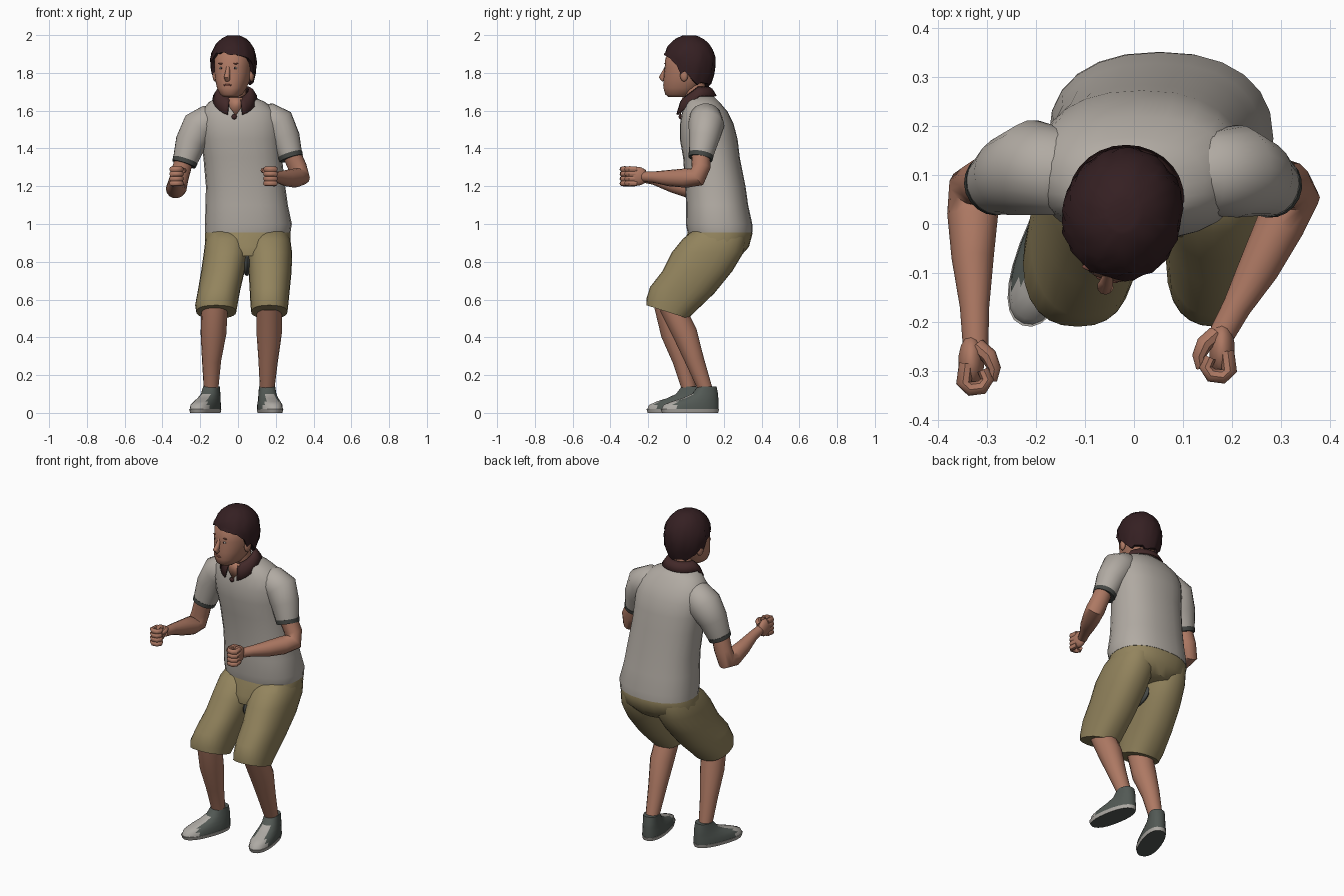
import bpy, bmesh, random
from math import sin, cos, pi, sqrt, radians
from mathutils import Vector, Matrix, Quaternion

random.seed(4)
cube = bpy.data.objects.get("Cube")
if cube:
    bpy.data.objects.remove(cube)


def material(name, *rgb):
    m = bpy.data.materials.new(name)
    m.use_nodes = True
    m.diffuse_color = (*rgb, 1)
    bsdf = next(n for n in m.node_tree.nodes if n.type == 'BSDF_PRINCIPLED')
    bsdf.inputs["Base Color"].default_value = (*rgb, 1)
    bsdf.inputs["Roughness"].default_value = 0.9
    return m


SKIN = material("skin", .42, .19, .125)
SHIRT = material("shirt_grey", .44, .405, .365)
SHORTS = material("shorts_khaki", .29, .23, .11)
HAIR = material("hair_brown", .035, .014, .016)
COLLAR = material("collar_brown", .055, .022, .022)
BAND = material("cuff_dark_grey", .06, .065, .06)
SHOE = material("shoe_green_grey", .085, .1, .09)
PALE = material("shoe_pale_grey", .42, .4, .37)
LIP = material("lip_brown", .2, .07, .05)

IDENT = Matrix.Identity(4)
made = []


def finish(name, bm, mats, M=IDENT, rule=None):
    bmesh.ops.recalc_face_normals(bm, faces=bm.faces)
    if rule:
        for f in bm.faces:
            f.material_index = rule(f.calc_center_median())
    bm.transform(M)
    if M.determinant() < 0:
        bmesh.ops.reverse_faces(bm, faces=bm.faces)
    mesh = bpy.data.meshes.new(name)
    bm.to_mesh(mesh)
    bm.free()
    for m in mats:
        mesh.materials.append(m)
    ob = bpy.data.objects.new(name, mesh)
    bpy.context.collection.objects.link(ob)
    made.append(ob)
    return ob


def loft(name, rings, mats, M=IDENT, rule=None, closed=True, caps=(0, -1)):
    """Skin a list of equal point rings."""
    bm = bmesh.new()
    vr = [[bm.verts.new(p) for p in ring] for ring in rings]
    n = len(vr[0])
    for a, b in zip(vr, vr[1:]):
        for i in range(n if closed else n - 1):
            j = (i + 1) % n
            bm.faces.new((a[i], a[j], b[j], b[i]))
    for c in caps:
        bm.faces.new(vr[c])
    return finish(name, bm, mats, M, rule)


def oval(cx, cy, z, rx, ry, shear=0, e=2.3, n=24):
    """Level superellipse; shear tilts it along y."""
    pts = []
    for i in range(n):
        c, s = cos(2 * pi * i / n), sin(2 * pi * i / n)
        x = rx * abs(c) ** (2 / e) * (1 if c > 0 else -1)
        y = ry * abs(s) ** (2 / e) * (1 if s > 0 else -1)
        pts.append(Vector((cx + x, cy + y, z + shear * y)))
    return pts


def span(z, front, back, rx):
    return oval(0, (front + back) / 2, z, rx, (back - front) / 2)


def tube(name, path, mat, M=IDENT, n=14):
    """Round limb through (x, y, z, radius) stations."""
    P = [Vector(p[:3]) for p in path]
    q, old, rings = Quaternion(), Vector((0, 0, 1)), []
    for i, p in enumerate(path):
        t = (P[min(i + 1, len(P) - 1)] - P[max(i - 1, 0)]).normalized()
        q = old.rotation_difference(t) @ q
        old = t
        rings.append([P[i] + q @ Vector((p[3] * cos(2 * pi * k / n),
                                         p[3] * sin(2 * pi * k / n), 0)) for k in range(n)])
    return loft(name, rings, [mat], M)


def ball(name, at, size, mat, M=IDENT):
    bm = bmesh.new()
    bmesh.ops.create_uvsphere(bm, u_segments=14, v_segments=9, radius=1)
    return finish(name, bm, [mat], M @ Matrix.Translation(at) @ Matrix.Diagonal((*size, 1)))


# Shirt body
loft("shirt_body", [oval(*r) for r in (
    (.052, .18, .955, .226, .172), (.055, .175, 1.0, .23, .176), (.046, .165, 1.1, .218, .164),
    (.04, .155, 1.2, .21, .16), (.025, .135, 1.35, .208, .15), (.015, .12, 1.45, .213, .153),
    (.01, .11, 1.53, .218, .142), (.005, .1, 1.595, .2, .12), (-.005, .088, 1.645, .15, .09),
    (-.012, .074, 1.68, .08, .068))], [SHIRT])

# Shorts: seat, dark inseam and two legs
loft("shorts_seat", [oval(*r) for r in (
    (.052, .175, .99, .212, .162), (.052, .18, .95, .226, .172), (.052, .152, .88, .225, .182),
    (.05, .13, .83, .13, .16))], [SHORTS])
ball("inseam_patch", (.047, .085, .785), (.024, .1, .06), BAND)
leg_profile = ((.176, .965, .14, 0), (.15, .92, .168, 0), (.115, .85, .19, 0),
               (.06, .75, .185, 0), (-.02, .65, .17, -.1), (-.08, .57, .13, -.25),
               (-.1, .535, .11, -.32))
leg_width = {
    "right": ((-.055, .095), (-.058, .114), (-.063, .118), (-.08, .115), (-.1, .112),
              (-.115, .112), (-.115, .106)),
    "left": ((.158, .1), (.163, .114), (.168, .118), (.17, .114), (.168, .106),
             (.166, .1), (.166, .096))}
for side, widths in leg_width.items():
    loft(side + "_shorts_leg", [oval(x, y, z, rx, ry, sh) for (x, rx), (y, z, ry, sh)
                                in zip(widths, leg_profile)], [SHORTS])

# Lower legs
tube("right_shin", [(-.123, -.1, .57, .07), (-.13, -.066, .42, .068),
                    (-.14, -.022, .28, .051), (-.143, .018, .12, .038)], SKIN)
tube("left_shin", [(.165, -.08, .57, .067), (.165, -.005, .42, .067),
                   (.16, .045, .28, .052), (.154, .105, .12, .038)], SKIN)


# Shoes: pale rim, toe cap and tongue on a dark upper, dark tread
def shoe_rule(c):
    return int(c.y < -.16 or (abs(c.x) < .024 and c.y < -.07 and c.z < .1))


for side, x, y, turn in (("right", -.143, .02, -.36), ("left", .155, .105, .17)):
    M = Matrix.Translation((x, y, 0)) @ Matrix.Rotation(turn, 4, 'Z')
    loft(side + "_shoe_sole", [span(0, -.235, .066, .06), span(.02, -.243, .071, .064)],
         [SHOE, PALE], M, lambda c: int(c.z > .005))
    loft(side + "_shoe_upper", [span(*r) for r in (
        (.018, -.239, .068, .062), (.042, -.228, .069, .061), (.06, -.185, .068, .056),
        (.078, -.125, .067, .051), (.1, -.075, .065, .046), (.14, -.042, .057, .042))],
        [SHOE, PALE], M, shoe_rule)

# Sleeves, cuffs, arms and fists
sleeves = {
    "right": [(-.09, .1, 1.57, .05), (-.145, .105, 1.548, .088), (-.205, .115, 1.51, .098),
              (-.25, .1, 1.43, .083), (-.285, .082, 1.32, .063)],
    "left": [(.09, .1, 1.58, .05), (.15, .103, 1.56, .086), (.21, .108, 1.528, .095),
             (.25, .095, 1.45, .08), (.281, .077, 1.35, .062)]}
arms = {
    "right": [(-.28, .08, 1.36, .05), (-.31, .085, 1.25, .05), (-.325, .075, 1.19, .054),
              (-.33, .02, 1.187, .052), (-.33, -.07, 1.208, .043), (-.326, -.17, 1.237, .03),
              (-.324, -.25, 1.25, .026)],
    "left": [(.28, .077, 1.38, .05), (.315, .08, 1.3, .05), (.327, .06, 1.25, .054),
             (.3, 0, 1.243, .051), (.255, -.09, 1.243, .043), (.21, -.17, 1.248, .03),
             (.18, -.225, 1.25, .027)]}
wrists = {"right": (1, -.325, -.24), "left": (-1, .172, -.215)}
for side, s in sleeves.items():
    tube(side + "_sleeve", s, SHIRT, n=20)
    end, before = Vector(s[-1][:3]), Vector(s[-2][:3])
    d = (end - before).normalized()
    tube(side + "_cuff", [(*(end - d * .02), .0675), (*(end + d * .004), .0645)], BAND, n=20)
    tube(side + "_arm", arms[side], SKIN)
    inward, wx, wy = wrists[side]
    # local axes: x toward the body, y forward
    M = Matrix.Translation((wx, wy, 1.253)) @ Matrix.Diagonal((inward, -1, 1, 1))
    ball(side + "_palm", (-.008, .042, 0), (.027, .055, .05), SKIN, M)
    for k in range(4):
        h = -.038 + k * .025
        tube(f"{side}_finger_{k + 1}", [
            (-.018, .045, h, .015), (-.023, .085, h, .016), (-.01, .097, h, .015),
            (.014, .094, h, .015), (.025, .078, h, .014), (.016, .058, h, .012)], SKIN, M, 8)
    tube(side + "_thumb", [(.005, .01, .022, .017), (.028, .03, .032, .017),
                           (.039, .055, .03, .014), (.035, .08, .026, .01)], SKIN, M, 8)

# Neck, open throat and collar
tube("neck", [(-.012, .07, 1.6, .062), (-.018, .05, 1.68, .062), (-.022, .035, 1.76, .06)], SKIN)
bm = bmesh.new()
bm.faces.new([bm.verts.new(p) for p in (
    (-.05, -.02, 1.67), (-.045, -.029, 1.62), (-.012, -.033, 1.575), (.02, -.029, 1.62),
    (.025, -.02, 1.67))])
throat = finish("open_throat", bm, [SKIN])
throat.modifiers.new("thickness", 'SOLIDIFY').thickness = .006


def collar_edge(radius, front, back):
    ring = []
    for i in range(25):
        a = radians(20 + 320 * i / 24)
        mix = min(1, (1 - cos(a)) * .85)
        ring.append((-.016 + 1.08 * radius * sin(a), .052 - radius * cos(a),
                     front + (back - front) * mix))
    return ring


collar = loft("collar", [collar_edge(.068, 1.668, 1.728), collar_edge(.088, 1.645, 1.716),
                         collar_edge(.11, 1.575, 1.68)], [COLLAR], closed=False, caps=())
collar.modifiers.new("thickness", 'SOLIDIFY').thickness = .01
ball("collar_button", (-.02, -.03, 1.568), (.014, .009, .014), COLLAR)

# Head, turned a little to its right
HEAD = Matrix.Translation((-.023, .018, 0)) @ Matrix.Rotation(-.24, 4, 'Z')
loft("head", [span(*r) for r in (
    (1.672, -.112, -.02, .036), (1.686, -.13, .02, .056), (1.72, -.138, .055, .076),
    (1.765, -.137, .09, .089), (1.8, -.134, .105, .095), (1.83, -.131, .11, .097),
    (1.88, -.127, .11, .097), (1.92, -.1, .09, .078), (1.96, -.06, .05, .045))], [SKIN], HEAD)
tube("nose", [(0, -.122, 1.835, .009), (0, -.138, 1.8, .013), (0, -.15, 1.776, .017),
              (0, -.138, 1.762, .013)], SKIN, HEAD, 10)
ball("mouth", (0, -.135, 1.735), (.024, .006, .006), LIP, HEAD)
for side, s in (("right", -1), ("left", 1)):
    ball(side + "_eye", (s * .036, -.122, 1.825), (.013, .006, .006), PALE, HEAD)
    ball(side + "_pupil", (s * .036, -.125, 1.825), (.005, .005, .005), HAIR, HEAD)
    ball(side + "_brow", (s * .037, -.121, 1.849), (.02, .006, .004), LIP, HEAD)
    ball(side + "_ear", (s * .099, -.005, 1.788), (.014, .022, .034), SKIN, HEAD)

# Hair: ragged dome, low at the back and high over the brow
hairline = ((0, 1.905), (38, 1.9), (58, 1.865), (74, 1.835), (82, 1.795), (92, 1.815),
            (108, 1.775), (125, 1.745), (180, 1.735))


def hair_bottom(deg):
    for (a, za), (b, zb) in zip(hairline, hairline[1:]):
        if deg <= b:
            return za + (zb - za) * (deg - a) / (b - a)
    return hairline[-1][1]


N = 40
bottoms = [hair_bottom(abs((i * 360 / N + 180) % 360 - 180)) + random.uniform(-.012, .008)
           for i in range(N)]


def hair_ring(t, scale=1):
    ring = []
    for i, b in enumerate(bottoms):
        z = b + (1.998 - b) * sin(t * pi / 2)
        h = z - 1.86
        r = sqrt(1 - (h / (.142 if h > 0 else .21)) ** 2)
        r *= scale * random.uniform(.97, 1.035)
        a = 2 * pi * i / N
        ring.append((.122 * r * sin(a), -.138 * r * cos(a), z))
    return ring


loft("hair", [hair_ring(0, .84)] + [hair_ring(k / 8) for k in range(9)], [HAIR], HEAD, caps=(-1,))

# Smooth shading with crisp hems
bpy.ops.object.select_all(action='DESELECT')
for ob in made:
    ob.select_set(True)
bpy.context.view_layer.objects.active = made[0]
bpy.ops.object.shade_smooth_by_angle(angle=radians(45))
